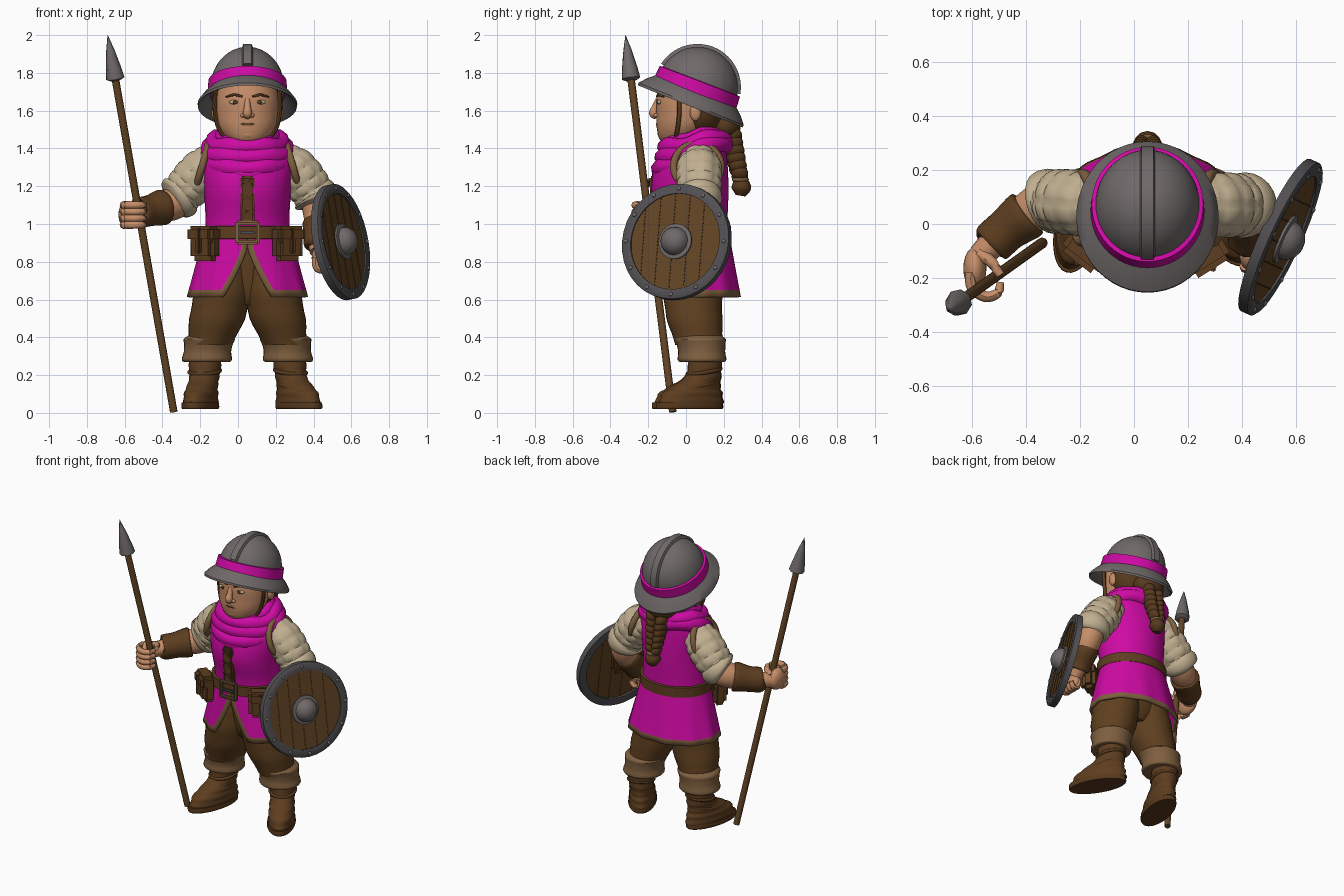
import bpy, bmesh
from math import sin, cos, pi, radians
from mathutils import Matrix, Vector

if "Cube" in bpy.data.objects:
    bpy.data.objects.remove(bpy.data.objects["Cube"])

def mat(name, *rgb):
    m = bpy.data.materials.new(name)
    m.use_nodes = True
    m.diffuse_color = m.node_tree.nodes["Principled BSDF"].inputs["Base Color"].default_value = (*rgb, 1)
    return m

MAGENTA, STEEL = mat("magenta cloth", .62, .003, .37), mat("steel", .16, .14, .14)
IRON, LEATHER = mat("dark iron", .085, .08, .085), mat("leather", .11, .047, .014)
TROUSER, TAN = mat("trouser brown", .115, .051, .014), mat("tan trim", .21, .115, .05)
CREAM, SKIN = mat("cream linen", .53, .43, .28), mat("skin", .57, .27, .14)
WOOD, DARK = mat("wood", .125, .06, .018), mat("dark hair", .095, .041, .012)
CX, I, T = .05, Matrix(), Matrix.Translation    # CX is the body midline

def R(deg, axis):
    return Matrix.Rotation(radians(deg), 4, axis)

def finish(name, bm, *mats, angle=45):
    bmesh.ops.recalc_face_normals(bm, faces=bm.faces)
    me = bpy.data.meshes.new(name)
    bm.to_mesh(me)
    bm.free()
    for m in mats:
        me.materials.append(m)
    me.shade_smooth()
    me.set_sharp_from_angle(angle=radians(angle))
    o = bpy.data.objects.new(name, me)
    bpy.context.collection.objects.link(o)
    return o

def fine(keys, k=4):    # smooth interpolation between key rows
    out, last = [], len(keys) - 1
    for i in range(last):
        a, b, c, d = (keys[max(0, min(last, i + j))] for j in (-1, 0, 1, 2))
        for t in (s / k for s in range(k)):
            out.append([q + .5*t*(r - p + t*(2*p - 5*q + 4*r - e + t*(3*(q - r) + e - p))) for p, q, r, e in zip(a, b, c, d)])
    return out + [list(keys[-1])]

def loft(name, rings, m, closed=False):
    bm = bmesh.new()
    vs = [[bm.verts.new(p) for p in ring] for ring in rings]
    n = len(vs[0])
    for a, b in zip(vs, vs[1:] + vs[:1] if closed else vs[1:]):
        for i in range(n):
            bm.faces.new((a[i], a[(i+1) % n], b[(i+1) % n], b[i]))
    if not closed:
        bm.faces.new(vs[0])
        bm.faces.new(vs[-1])
    return finish(name, bm, m)

def turn(n):
    return [2*pi*i/n for i in range(n)]

def stack(name, keys, m, M=I, wave=0):    # level ellipses: x, y, z, rx, ry
    rings = []
    for j, (x, y, z, rx, ry) in enumerate(fine(keys)):
        w = 1 + wave * sin(1.7*j)
        rings.append([M @ Vector((x + rx*w*cos(a), y + ry*w*sin(a), z)) for a in turn(32)])
    loft(name, rings, m)

def tube(name, keys, m, n=12, k=4, puff=0):    # round section along x, y, z, radius
    rows, rings = fine(keys, k), []
    pts = [Vector(r[:3]) for r in rows]
    for j, p in enumerate(pts):
        t = (pts[min(j+1, len(pts)-1)] - pts[max(j-1, 0)]).normalized()
        u = t.cross((0, 1, 0) if abs(t.y) < .8 else (0, 0, 1)).normalized()
        v = t.cross(u)
        rings.append([p + (u*cos(a) + v*sin(a)) * rows[j][3] * (1 - puff*(1 - abs(sin(pi*5*j/len(pts))*sin(4*a))**.4)) for a in turn(n)])
    loft(name, rings, m)

def lathe(name, profile, m, M, n=40, closed=False):
    loft(name, [[M @ Vector((r*cos(a), r*sin(a), z)) for a in turn(n)] for r, z in profile], m, closed)

def hoop(name, M, rx, ry, r, m, lump=0):
    loft(name, [[M @ Vector((cos(a)*(rx + r*cos(b)), sin(a)*(ry + r*cos(b)), r*(1 + lump*sin(5*a))*sin(b) + lump*.05*sin(3*a)))
                 for b in turn(10)] for a in turn(40)], m, True)

def ball(name, c, r, m, M=I):
    bm = bmesh.new()
    bmesh.ops.create_uvsphere(bm, u_segments=20, v_segments=12, radius=1, matrix=M @ T(c) @ Matrix.Diagonal((*r, 1)))
    finish(name, bm, m, angle=80)

def box(name, c, size, m, M=I, bevel=.01):
    bm = bmesh.new()
    bmesh.ops.create_cube(bm, size=1, matrix=Matrix.Diagonal((*size, 1)))
    bmesh.ops.bevel(bm, geom=bm.edges[:], offset=bevel, segments=2, affect='EDGES')
    bm.transform(M @ T(c))
    finish(name, bm, m, angle=35)

# legs, cuffs and boots
stack("pelvis", [(CX, .05, .57, .07, .08), (CX, .05, .66, .2, .12), (CX, .04, .95, .2, .14)], TROUSER)
for s, side, toe in ((1, "left", 30), (-1, "right", 15)):
    L = T((CX, 0, 0)) @ Matrix.Diagonal((s, 1, 1, 1))
    stack(side + "_trouser_leg", [(.1, .04, .8, .12, .14), (.13, .035, .65, .147, .155), (.16, .045, .5, .147, .147), (.2, .07, .36, .115, .125)], TROUSER, L, .015)
    stack(side + "_cuff", [(.215, .085, .27, .118, .115), (.215, .085, .28, .132, .128), (.21, .082, .34, .125, .125),
                           (.202, .075, .39, .135, .135), (.2, .07, .41, .11, .115)], TAN, L, .01)
    B = T((CX + s*.225, .1, 0)) @ R(s*toe, 'Z')
    stack(side + "_boot", [(0, -.085, .05, .082, .188), (0, -.08, .1, .082, .176), (0, -.055, .14, .077, .14),
                           (0, -.012, .19, .078, .1), (0, 0, .25, .085, .09), (0, 0, .32, .09, .095)], LEATHER, B, .025)
    stack(side + "_sole", [(0, -.095, .02, .084, .19), (0, -.095, .03, .09, .195), (0, -.095, .055, .088, .193)], DARK, B)
    for h, y, rx, ry in ((.145, -.05, .07, .125), (.22, -.005, .08, .09)):
        hoop(side + "_boot_strap", B @ T((0, y, h)) @ R(10, 'X'), rx, ry, .011, DARK)
    hoop(side + "_armhole_trim", T((CX + s*.24, .06, 1.305)) @ R(s*74, 'Y'), .125, .125, .02, TAN)

# tunic body
stack("tunic_torso", [(CX, .04, .93, .228, .18), (CX, .035, 1.03, .222, .185), (CX, .02, 1.18, .232, .205),
                      (CX, .03, 1.32, .25, .19), (CX, .055, 1.41, .235, .155), (CX, .065, 1.47, .14, .11)], MAGENTA)

# tunic skirt with a front slit, trimmed along its edges
bm = bmesh.new()
cols = [0, .02] + [.02 + .96*i/54 for i in range(1, 54)] + [.98, 1]
grid = []
for z in [.97 - .32*i/9 for i in range(10)] + [.615]:
    f = (.97 - z) / .355
    d = radians(24) * (max(0, f - .27) / .73) ** 1.1
    row = []
    for a in (-pi/2 + d + t*(2*pi - 2*d) for t in cols):
        w = 1 + .018*f*sin(11*a)
        row.append(bm.verts.new((CX + (.225 + .093*f)*w*cos(a), .04 + .02*f + (.185 + .048*f)*w*sin(a), z)))
    grid.append(row)
for j, (upper, lower) in enumerate(zip(grid, grid[1:])):
    for i in range(len(cols) - 1):
        fc = bm.faces.new((upper[i], upper[i+1], lower[i+1], lower[i]))
        fc.material_index = int(i in (0, len(cols) - 2) or j == len(grid) - 2)
finish("tunic_skirt", bm, MAGENTA, TAN).modifiers.new("thickness", 'SOLIDIFY').thickness = .016

# belt, buckle, placket and pouches
lathe("belt", [(.222, -.035), (.242, -.033), (.242, .033), (.222, .035)], LEATHER, T((CX, .037, .955)) @ Matrix.Diagonal((1, .83, 1, 1)), closed=True)
for s in (1, -1):
    box("buckle_side", (CX + s*.055, -.178, .955), (.022, .03, .13), TAN)
    box("buckle_bar", (CX, -.178, .955 + s*.052), (.13, .03, .022), TAN)
box("buckle_tongue", (CX, -.182, .955), (.08, .02, .014), IRON, bevel=.004)
P = T((CX, -.17, 1.13)) @ R(4, 'X')
box("placket", (0, 0, 0), (.075, .035, .25), LEATHER, P)
for z in (-.07, .01, .09):
    for s in (1, -1):
        box("placket_lace", (0, -.02, 0), (.07, .012, .014), DARK, P @ T((0, 0, z)) @ R(s*28, 'Y'), .003)
for x, y, yaw in ((-.175, -.095, -38), (.262, -.115, 32)):
    M = T((x, y, .9)) @ R(yaw, 'Z')
    box("pouch", (0, 0, -.01), (.16, .09, .17), LEATHER, M, .025)
    box("pouch_flap", (0, -.01, .045), (.17, .1, .09), LEATHER, M, .02)
    box("pouch_strap", (0, -.055, .01), (.025, .03, .13), DARK, M, .006)

# scarf folds
for z, rx, ry, r, tilt, y in ((1.46, .135, .135, .04, 8, .045), (1.43, .175, .155, .05, 10, .05), (1.39, .2, .165, .052, 14, .045),
                              (1.345, .185, .155, .05, 21, .01), (1.315, .15, .14, .045, 22, -.005)):
    hoop("scarf_fold", T((CX, y, z)) @ R(tilt, 'X'), rx, ry, r, MAGENTA, .14)

# arms
tube("right_sleeve", [(-.12, .07, 1.34, .1), (-.19, .075, 1.28, .123), (-.26, .085, 1.2, .123), (-.31, .085, 1.145, .11)], CREAM, 48, 8, .07)
tube("right_sleeve_roll", [(-.29, .085, 1.165, .1), (-.305, .085, 1.15, .122), (-.33, .075, 1.13, .116), (-.345, .07, 1.12, .085)], CREAM, 24)
tube("right_forearm", [(-.28, .09, 1.14, .08), (-.36, .06, 1.1, .085), (-.48, -.03, 1.065, .06), (-.57, -.12, 1.05, .048)], SKIN, 16)
tube("right_bracer", [(-.392, .04, 1.09, .085), (-.405, .03, 1.087, .095), (-.47, -.02, 1.07, .082), (-.525, -.07, 1.06, .08), (-.535, -.08, 1.06, .06)], LEATHER, 20)
tube("left_sleeve", [(.23, .07, 1.34, .1), (.3, .07, 1.29, .123), (.365, .07, 1.21, .122), (.405, .07, 1.15, .112)], CREAM, 48, 8, .07)
tube("left_sleeve_roll", [(.39, .07, 1.17, .11), (.405, .07, 1.15, .122), (.42, .065, 1.12, .116), (.425, .06, 1.1, .09)], CREAM, 24)
tube("left_forearm", [(.41, .08, 1.14, .08), (.43, .06, 1.05, .084), (.425, -.02, .94, .062), (.425, -.09, .85, .045)], SKIN, 16)
tube("left_bracer", [(.43, .03, 1.01, .075), (.428, .022, .995, .086), (.423, -.03, .93, .076), (.423, -.06, .89, .074), (.423, -.065, .88, .05)], LEATHER, 20)

# hands
ball("right_palm", (-.59, -.165, 1.05), (.043, .08, .072), SKIN)
ball("left_palm", (.425, -.11, .82), (.035, .06, .065), SKIN)
for i in range(4):
    z, y = 1.1 - .035*i, -.065 - .03*i
    tube("right_finger", [(-.605, -.18, z, .021), (-.6, -.235, z, .021), (-.55, -.27, z, .02), (-.505, -.255, z, .018), (-.495, -.215, z, .014)], SKIN, 8)
    tube("left_finger", [(.41, y, .82, .019), (.415, y - .01, .77, .019), (.45, y - .01, .755, .018), (.475, y, .785, .014)], SKIN, 8)
tube("right_thumb", [(-.575, -.11, 1.08, .025), (-.53, -.14, 1.1, .022), (-.495, -.19, 1.105, .016)], SKIN, 8)
tube("left_thumb", [(.42, -.08, .85, .022), (.455, -.11, .86, .02), (.475, -.12, .83, .014)], SKIN, 8)

# spear
foot, tip = Vector((-.34, -.07, .005)), Vector((-.69, -.32, 2))
S, end = T(foot) @ (tip - foot).to_track_quat('Z', 'Y').to_matrix().to_4x4(), (tip - foot).length
lathe("spear_shaft", [(.02, 0), (.02, end - .2)], WOOD, S, 12)
lathe("spear_head", [(.03, end - .245), (.05, end - .235), (.042, end - .18), (.022, end - .08), (.001, end)], STEEL, S, 8)

# round shield
nrm = Vector((.9, -.41, .18)).normalized()
up = (Vector((0, 0, 1)) - nrm * nrm.z).normalized()
H = T((.545, -.05, .905)) @ Matrix((up.cross(nrm), up, nrm)).transposed().to_4x4()
lathe("shield_board", [(.275, -.012), (.275, .012)], WOOD, H)
lathe("shield_rim", [(.258, -.025), (.31, -.023), (.31, .016), (.3, .024), (.258, .02)], IRON, H, 36, True)
for x in (-.19, -.105, -.02, .065, .15):
    box("plank_gap", (x, 0, 0), (.006, 2 * (.26**2 - x*x)**.5, .029), DARK, H, .001)
lathe("shield_boss", [(.095, .01), (.095, .022), (.075, .026), (.07, .05), (.05, .075), (.025, .087), (.001, .09)], STEEL, H, 24)
for a in turn(12):
    ball("rim_rivet", (.285*cos(a), .285*sin(a), .022), (.011, .011, .008), STEEL, H)
box("shield_grip", (-.05, -.03, -.045), (.22, .035, .02), LEATHER, H, .006)
box("shield_arm_strap", (.06, .09, -.035), (.04, .2, .03), LEATHER, H, .006)

# head and face
stack("head", [(CX, -.06, 1.425, .045, .05), (CX, -.04, 1.45, .105, .1), (CX, -.015, 1.51, .15, .14), (CX, -.002, 1.58, .165, .155),
               (CX, .008, 1.67, .166, .165), (CX, .02, 1.78, .14, .15)], SKIN)
stack("neck", [(CX, .04, 1.38, .1, .1), (CX, .03, 1.52, .1, .1)], SKIN)
tube("nose", [(CX, -.148, 1.66, .014), (CX, -.163, 1.62, .018), (CX, -.172, 1.585, .025), (CX, -.155, 1.565, .014)], SKIN, 10)
ball("chin", (CX, -.115, 1.475), (.05, .035, .03), SKIN)
ball("lips", (CX, -.145, 1.528), (.045, .014, .012), TAN)
ball("mouth_line", (CX, -.154, 1.53), (.035, .006, .002), DARK)
for s in (1, -1):
    ball("nostril", (CX + s*.023, -.155, 1.575), (.014, .016, .012), SKIN)
    ball("eye", (CX + s*.067, -.141, 1.645), (.03, .012, .012), CREAM)
    ball("iris", (CX + s*.065, -.151, 1.645), (.012, .005, .011), DARK)
    tube("eyebrow", [(CX + s*.025, -.153, 1.674, .005), (CX + s*.07, -.146, 1.684, .007), (CX + s*.115, -.116, 1.672, .004)], DARK, 8)
    ball("ear", (CX + s*.17, .05, 1.59), (.02, .03, .045), SKIN)
    tube("chin_strap", [(CX + s*.17, -.04, 1.72, .012), (CX + s*.172, -.035, 1.6, .012), (CX + s*.148, -.045, 1.5, .012),
                        (CX + s*.09, -.06, 1.44, .012), (CX, -.075, 1.42, .012)], LEATHER, 8)

# hair and braid
ball("hair", (CX, .08, 1.61), (.178, .135, .16), DARK)
ball("hair_knot", (CX, .205, 1.52), (.11, .085, .08), DARK)
for f in (i / 5 for i in range(6)):
    for s in (1, -1):
        ball("braid_strand", (0, 0, 0), (.04 - .01*f, .062 - .018*f, .05 - .008*f), DARK,
             T((CX + s*.034*(1 - .35*f), .235 + .05*f, 1.47 - .2*f - (.02 if s < 0 else 0))) @ R(s*30, 'Y'))
hoop("braid_tie", T((CX, .288, 1.235)), .033, .033, .012, TAN)
tube("braid_tuft", [(CX, .288, 1.24, .035), (CX, .293, 1.19, .052), (CX, .288, 1.15, .025)], DARK)

# kettle helmet
K = T((CX, .025, 1.63)) @ R(-21, 'X') @ Matrix.Diagonal((1, 1.1, 1, 1))
lathe("helmet_brim", [(.262, -.008), (.264, .006), (.235, .045), (.2, .08), (.185, .07), (.215, .035), (.25, -.002)], STEEL, K @ R(-1, 'X') @ Matrix.Diagonal((1, 1.035, 1, 1)), 48, True)
lathe("helmet_dome", [(.195, .055)] + [(.195*cos(a), .1 + .215*sin(a)) for a in turn(48)[:12]] + [(.001, .315)], STEEL, K, 48)
lathe("helmet_band", [(.195, .055), (.212, .052), (.207, .134), (.19, .137)], MAGENTA, K, 48, True)
loft("helmet_crest", [[K @ Vector((x, cos(a)*.195*f, .1 + sin(a)*.215*f)) for x, f in ((-.03, .97), (-.022, 1.07), (.022, 1.07), (.03, .97))]
                      for a in (radians(12 + 6*i) for i in range(27))], STEEL)
